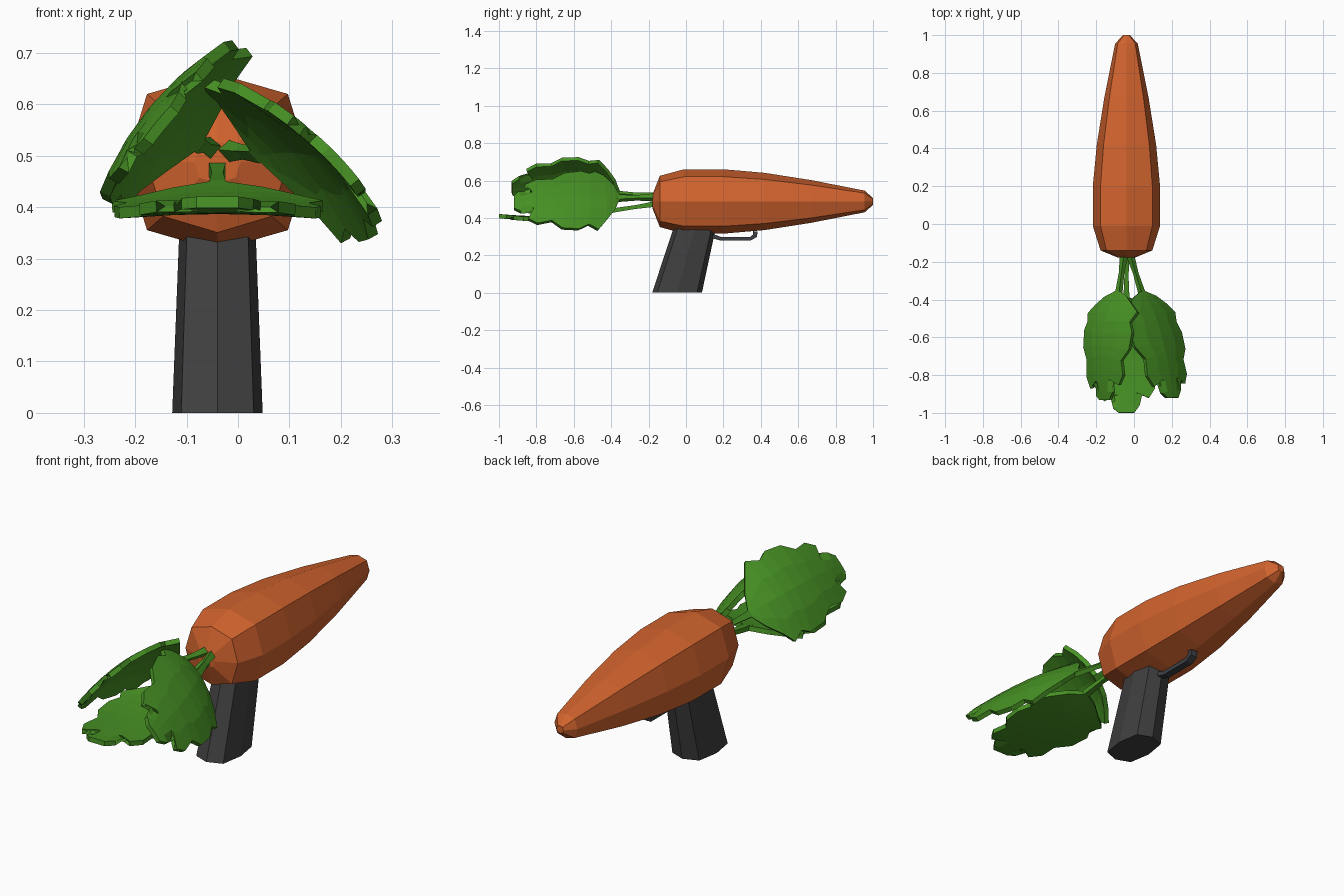
import bpy, bmesh, math
from mathutils import Vector

if "Cube" in bpy.data.objects:
    bpy.data.objects.remove(bpy.data.objects["Cube"])

CX, CZ = -0.04, 0.488   # carrot axis


def material(name, rgb):
    m = bpy.data.materials.new(name)
    m.diffuse_color = (*rgb, 1)
    m.use_nodes = True
    m.node_tree.nodes["Principled BSDF"].inputs["Base Color"].default_value = m.diffuse_color
    return m


ORANGE = material("carrot orange", (0.64, 0.125, 0.027))
GREEN = material("leaf green", (0.064, 0.29, 0.018))
GREY = material("grip grey", (0.05, 0.05, 0.05))
STEEL = material("trigger grey", (0.047, 0.05, 0.057))


def make_object(name, bm, mat):
    bmesh.ops.recalc_face_normals(bm, faces=bm.faces[:])
    me = bpy.data.meshes.new(name)
    bm.to_mesh(me)
    bm.free()
    me.materials.append(mat)
    ob = bpy.data.objects.new(name, me)
    bpy.context.collection.objects.link(ob)
    return ob


def loft(name, rings, mat):
    """Skin a list of equally sized rings and cap both ends."""
    bm = bmesh.new()
    vs = [[bm.verts.new(p) for p in ring] for ring in rings]
    n = len(vs[0])
    for a, b in zip(vs, vs[1:]):
        for i in range(n):
            j = (i + 1) % n
            bm.faces.new((a[i], a[j], b[j], b[i]))
    bm.faces.new(vs[0])
    bm.faces.new(vs[-1])
    return make_object(name, bm, mat)


def octagon(diag):
    """Unit octagon whose diagonal corners reach 'diag' on each axis."""
    return [(1, 0), (diag, diag), (0, 1), (-diag, diag),
            (-1, 0), (-diag, -diag), (0, -1), (diag, -diag)]


# Carrot body: y, half width, half height
body = [(-0.178, 0.045, 0.04), (-0.14, 0.137, 0.137), (-0.01, 0.178, 0.172),
        (0.2, 0.178, 0.172), (0.42, 0.157, 0.153), (0.67, 0.117, 0.114),
        (0.955, 0.06, 0.058), (1.0, 0.018, 0.018)]
loft("carrot_body", [[(CX + a * w, y, CZ + b * h) for a, b in octagon(0.77)]
                     for y, w, h in body], ORANGE)

# Slanted grip: z, centre y, half width, half depth
grip = [(0.0, -0.048, 0.088, 0.133), (0.36, 0.05, 0.074, 0.112)]
loft("grip", [[(CX + a * w, yc + b * d, z) for a, b in octagon(0.8)]
              for z, yc, w, d in grip], GREY)

# Trigger: a bent bar under the body
bar = [(0.12, 0.31, 0.012), (0.185, 0.289, 0.01), (0.345, 0.289, 0.01),
       (0.369, 0.305, 0.012), (0.371, 0.328, 0.012)]
rings = []
for i, (y, z, t) in enumerate(bar):
    p, q = bar[max(i - 1, 0)], bar[min(i + 1, len(bar) - 1)]
    d = Vector((q[0] - p[0], q[1] - p[1])).normalized()
    rings.append([(CX + sx * 0.018, y - sn * d.y * t, z + sn * d.x * t)
                  for sx, sn in ((-1, -1), (1, -1), (1, 1), (-1, 1))])
loft("trigger", rings, STEEL)

# Lobed leaf outline: midrib position, edge position, edge width
OUTLINE = [(0.0, 0.0, 0.07), (0.08, 0.07, 0.42), (0.19, 0.17, 0.72),
           (0.29, 0.27, 1.0), (0.38, 0.38, 0.86), (0.50, 0.48, 0.98),
           (0.60, 0.63, 0.93), (0.68, 0.72, 0.70), (0.76, 0.83, 0.74),
           (0.83, 0.90, 0.58), (0.88, 0.86, 0.42), (0.94, 0.95, 0.34),
           (1.0, 1.0, 0.20)]


def leaf(name, base, mid, tip, across, cup, root):
    base, mid, tip, across, root = map(Vector, (base, mid, tip, across, root))
    normal = across.cross(tip - base).normalized()
    if normal.z < 0:
        normal = -normal

    def spine(t):
        return base * (1 - t) ** 2 + mid * 2 * t * (1 - t) + tip * t * t

    bm = bmesh.new()
    rows = []
    for tm, te, w in OUTLINE:
        row = []
        for s in (-1, -0.5, 0, 0.5, 1):
            t = tm + (te - tm) * abs(s)
            if s < 0:                      # slight left/right variation
                t = min(1, t + 0.025 * abs(s) * math.sin(9 * tm))
            u = s * w
            row.append(bm.verts.new(spine(t) + across * u - normal * cup * u * u))
        rows.append(row)
    for a, b in zip(rows, rows[1:]):
        for i in range(4):
            bm.faces.new((a[i], a[i + 1], b[i + 1], b[i]))
    ob = make_object(name, bm, GREEN)
    mod = ob.modifiers.new("thickness", "SOLIDIFY")
    mod.thickness = 0.022
    mod.offset = 0

    # Stem running from the carrot top into the leaf base
    side = across.normalized()
    stem = []
    for t, wide, thick in ((0, 0.017, 0.015), (0.5, 0.011, 0.01),
                           (1, 0.016, 0.012), (1.35, 0.012, 0.01)):
        p = root.lerp(base, t) if t <= 1 else spine((t - 1) * 0.35)
        stem.append([p + side * a * wide + normal * b * thick
                     for a, b in ((-1, -1), (1, -1), (1, 1), (-1, 1))])
    loft(name + "_stem", stem, GREEN)


leaf("lower_leaf", (CX, -0.39, 0.44), (CX, -0.6, 0.375), (CX, -1.0, 0.41),
     (0.205, 0, 0), 0.01, (CX, -0.16, 0.475))
leaf("left_leaf", (-0.08, -0.36, 0.525), (-0.20, -0.52, 0.63), (-0.15, -0.93, 0.56),
     (0.128, 0, 0.155), 0.035, (-0.052, -0.16, 0.515))
leaf("right_leaf", (0.04, -0.36, 0.505), (0.15, -0.52, 0.53), (0.2, -0.92, 0.48),
     (0.14, 0, -0.155), 0.035, (-0.022, -0.16, 0.51))
